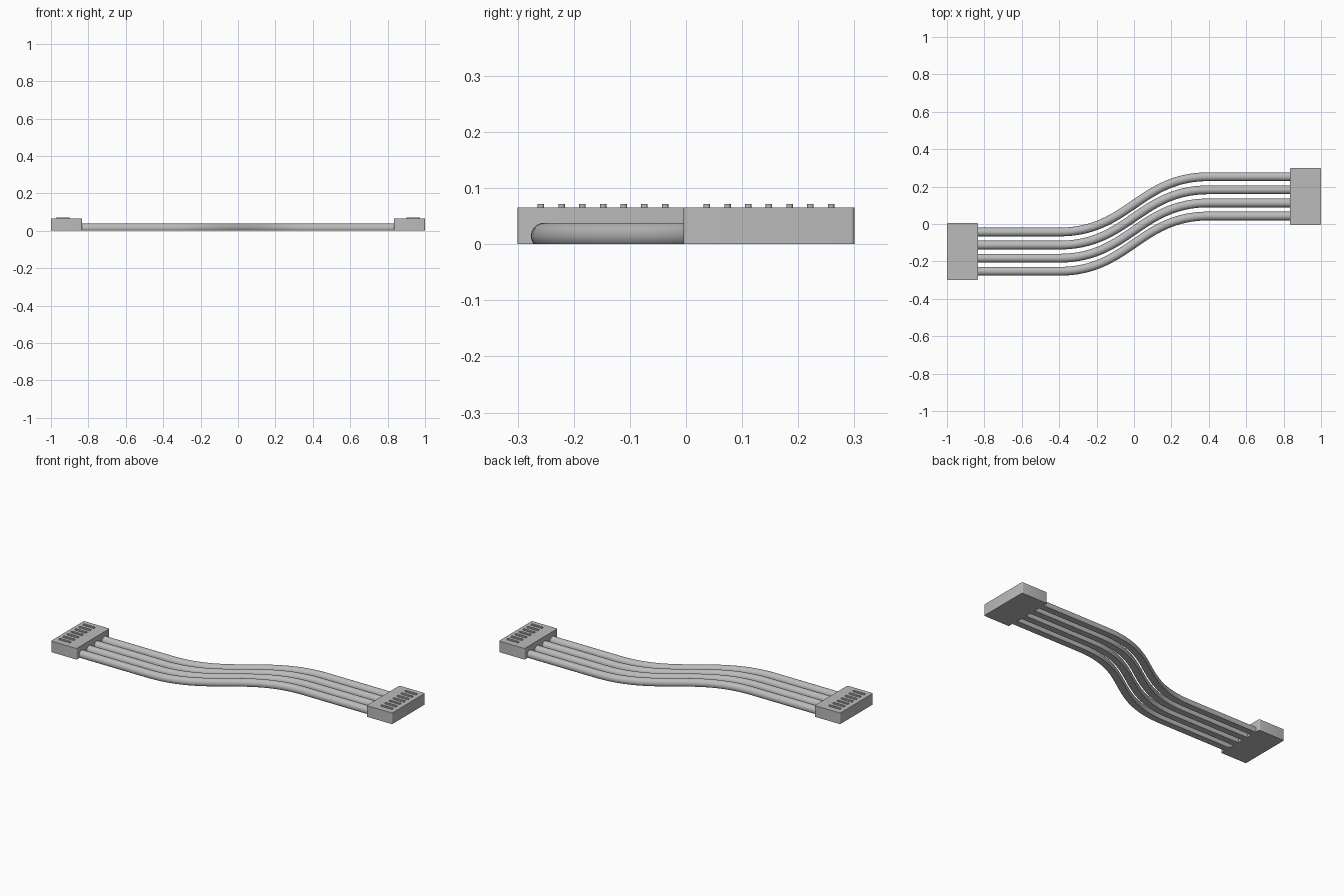
import bpy, bmesh, math
from mathutils import Vector

old = bpy.data.objects.get("Cube")
if old:
    bpy.data.objects.remove(old, do_unlink=True)

grey = bpy.data.materials.new("light grey plastic")
grey.use_nodes = True
grey.diffuse_color = (0.5, 0.5, 0.5, 1)
grey.node_tree.nodes["Principled BSDF"].inputs["Base Color"].default_value = (0.5, 0.5, 0.5, 1)


def finish(bm, name):
    bmesh.ops.recalc_face_normals(bm, faces=bm.faces)
    mesh = bpy.data.meshes.new(name)
    bm.to_mesh(mesh)
    bm.free()
    mesh.materials.append(grey)
    obj = bpy.data.objects.new(name, mesh)
    bpy.context.collection.objects.link(obj)
    bpy.ops.object.select_all(action="DESELECT")
    obj.select_set(True)
    bpy.context.view_layer.objects.active = obj
    bpy.ops.object.shade_smooth_by_angle(angle=math.radians(35))
    return obj


def block(name, low, high, radius):
    """Box with rounded vertical edges."""
    low, high = Vector(low), Vector(high)
    bm = bmesh.new()
    bmesh.ops.create_cube(bm, size=1)
    bmesh.ops.scale(bm, vec=high - low, verts=bm.verts)
    bmesh.ops.translate(bm, vec=(low + high) / 2, verts=bm.verts)
    upright = [e for e in bm.edges if abs(e.verts[0].co.z - e.verts[1].co.z) > 0.001]
    bmesh.ops.bevel(bm, geom=upright, offset=radius, segments=4, profile=0.5, affect="EDGES")
    return finish(bm, name)


END_Y = 0.1478     # sideways offset of each connector
BEND = 0.4         # half length of the S bend
PULL = 0.37        # curve handle length


def cable_path(offset):
    """Straight run, S bend, straight run."""
    points = [Vector((-0.85, -END_Y + offset, 0))]
    for i in range(33):
        t = i / 32
        a, b, c, d = (1 - t) ** 3, 3 * t * (1 - t) ** 2, 3 * t * t * (1 - t), t ** 3
        x = (d - a) * BEND + (c - b) * (BEND - PULL)
        points.append(Vector((x, END_Y * (c + d - a - b) + offset, 0)))
    points.append(Vector((0.85, END_Y + offset, 0)))
    return points


def cable(name, offset, radius=0.0235, centre=0.0145):
    """Round cable with a flat underside, swept along its path."""
    start = -math.asin(centre / radius)
    sweep = math.pi - 2 * start
    section = [(radius * math.cos(start + sweep * k / 24),
                centre + radius * math.sin(start + sweep * k / 24)) for k in range(25)]
    path = cable_path(offset)
    bm = bmesh.new()
    rings = []
    for i, p in enumerate(path):
        along = (path[min(i + 1, len(path) - 1)] - path[max(i - 1, 0)]).normalized()
        if i in (0, 1, len(path) - 2, len(path) - 1):
            along = Vector((1, 0, 0))
        side = Vector((-along.y, along.x, 0))
        rings.append([bm.verts.new(p + side * s + Vector((0, 0, z))) for s, z in section])
    n = len(section)
    for r, q in zip(rings, rings[1:]):
        for k in range(n):
            bm.faces.new((r[k], r[(k + 1) % n], q[(k + 1) % n], q[k]))
    bm.faces.new(rings[0])
    bm.faces.new(rings[-1])
    return finish(bm, name)


# Four parallel cables
for i in range(4):
    cable(f"cable_{i + 1}", (i - 1.5) * 0.07)

# Connector at each end with seven raised grip ribs
for side, sign in (("right", -1), ("left", 1)):
    cx, cy = sign * 0.917, sign * END_Y
    block(f"{side}_connector", (cx - 0.083, cy - 0.1522, 0), (cx + 0.083, cy + 0.1522, 0.065), 0.006)
    for i in range(7):
        rx, ry = sign * 0.938, cy + (i - 3) * 0.0369
        block(f"{side}_grip_rib_{i + 1}", (rx - 0.036, ry - 0.0058, 0.06),
              (rx + 0.036, ry + 0.0058, 0.0715), 0.005)
